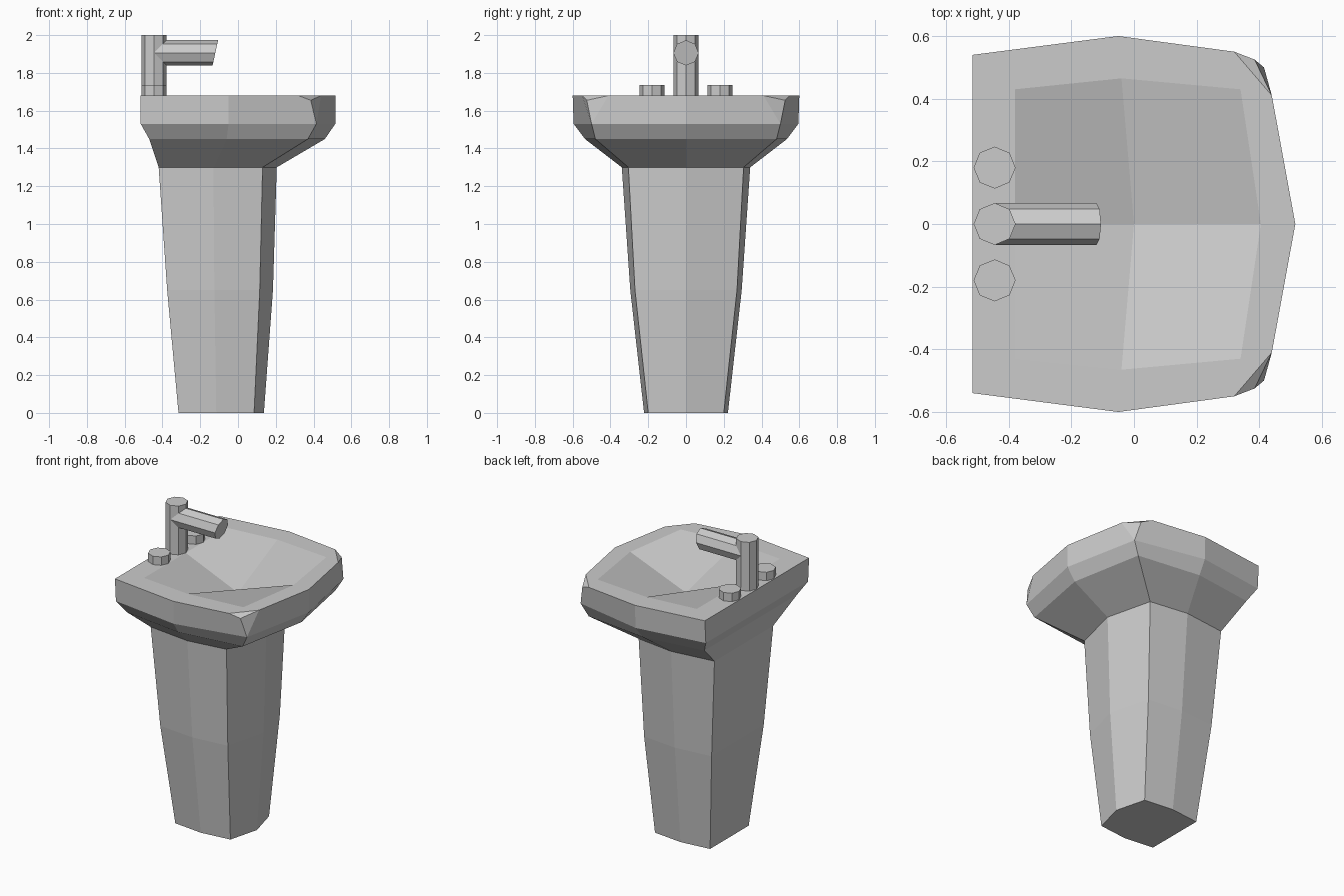
import bpy
from math import cos, sin, pi

if "Cube" in bpy.data.objects:
    bpy.data.objects.remove(bpy.data.objects["Cube"])


def make_object(name, verts, faces, mirror=False):
    mesh = bpy.data.meshes.new(name)
    mesh.from_pydata(verts, [], faces)
    mesh.update()
    obj = bpy.data.objects.new(name, mesh)
    bpy.context.collection.objects.link(obj)
    if mirror:
        mod = obj.modifiers.new("mirror_halves", 'MIRROR')
        mod.use_axis = (False, True, False)
        mod.merge_threshold = 0.0005
    return obj


def half_ring(z, back, side, front, mid_x):
    """Half outline: back centre, back corner, side, front corner, front centre."""
    return [(back[0], 0, z), (back[0], -back[1], z), (side[0], -side[1], z),
            (front[0], -front[1], z), (mid_x, 0, z)]


def strip(a, b, segments=range(4)):
    """Quads joining ring starting at index a to ring starting at index b."""
    return [(a + i, a + i + 1, b + i + 1, b + i) for i in segments]


# Pedestal: three lofted half outlines, mirrored across y
joint = half_ring(1.30, (-0.42, 0.305), (-0.13, 0.34), (0.13, 0.305), 0.205)
verts = half_ring(0.0, (-0.315, 0.20), (-0.115, 0.222), (0.085, 0.20), 0.137)
verts += half_ring(0.65, (-0.375, 0.27), (-0.125, 0.295), (0.115, 0.27), 0.185)
verts += joint
faces = strip(0, 5) + strip(5, 10) + [(4, 3, 2, 1, 0)]
make_object("pedestal", verts, faces, mirror=True)

# Basin: flared underside, upright rim, flat deck and shallow bowl
verts = list(joint)
verts += half_ring(1.45, (-0.47, 0.48), (-0.06, 0.535), (0.37, 0.48), 0.46)
verts += half_ring(1.53, (-0.515, 0.53), (-0.05, 0.595), (0.415, 0.50), 0.515)
verts += half_ring(1.68, (-0.515, 0.54), (-0.05, 0.60), (0.32, 0.55), 0.515)
verts += half_ring(1.68, (-0.38, 0.43), (-0.04, 0.465), (0.34, 0.43), 0.405)
verts += [(0.44, -0.41, 1.68), (0.385, -0.525, 1.655), (0, 0, 1.52)]
corner, chip, drain = 25, 26, 27
faces = strip(0, 5) + strip(5, 10)
faces += strip(10, 15, (0, 1))
# rim around the cut front corner
faces += [(12, 13, chip, 18, 17), (13, corner, chip), (chip, corner, 18),
          (13, 14, 19, corner)]
# deck and bowl
faces += strip(15, 20, (0, 1, 2))
faces += [(18, corner, 23), (corner, 19, 24, 23)]
faces += [(22, drain, 20, 21), (22, 23, 24, drain)]
make_object("basin", verts, faces, mirror=True)


# Tap parts: eight-sided prisms
def prism(name, ring_a, ring_b):
    n = len(ring_a)
    faces = [(i, (i + 1) % n, n + (i + 1) % n, n + i) for i in range(n)]
    faces += [tuple(reversed(range(n))), tuple(range(n, 2 * n))]
    return make_object(name, ring_a + ring_b, faces)


octagon = [(0.067 * cos(i * pi / 4), 0.067 * sin(i * pi / 4)) for i in range(8)]


def upright(name, x, y, z0, z1):
    prism(name, *[[(x + u, y + v, z) for u, v in octagon] for z in (z0, z1)])


upright("tap_post", -0.445, 0, 1.68, 2.0)
for label, y in (("left", -0.18), ("right", 0.18)):
    upright("tap_knob_" + label, -0.445, y, 1.68, 1.735)

# Spout with a slanted mouth
prism("tap_spout",
      [(-0.44, u, 1.906 + v) for u, v in octagon],
      [(-0.12 + 0.22 * v, u, 1.906 + v) for u, v in octagon])
